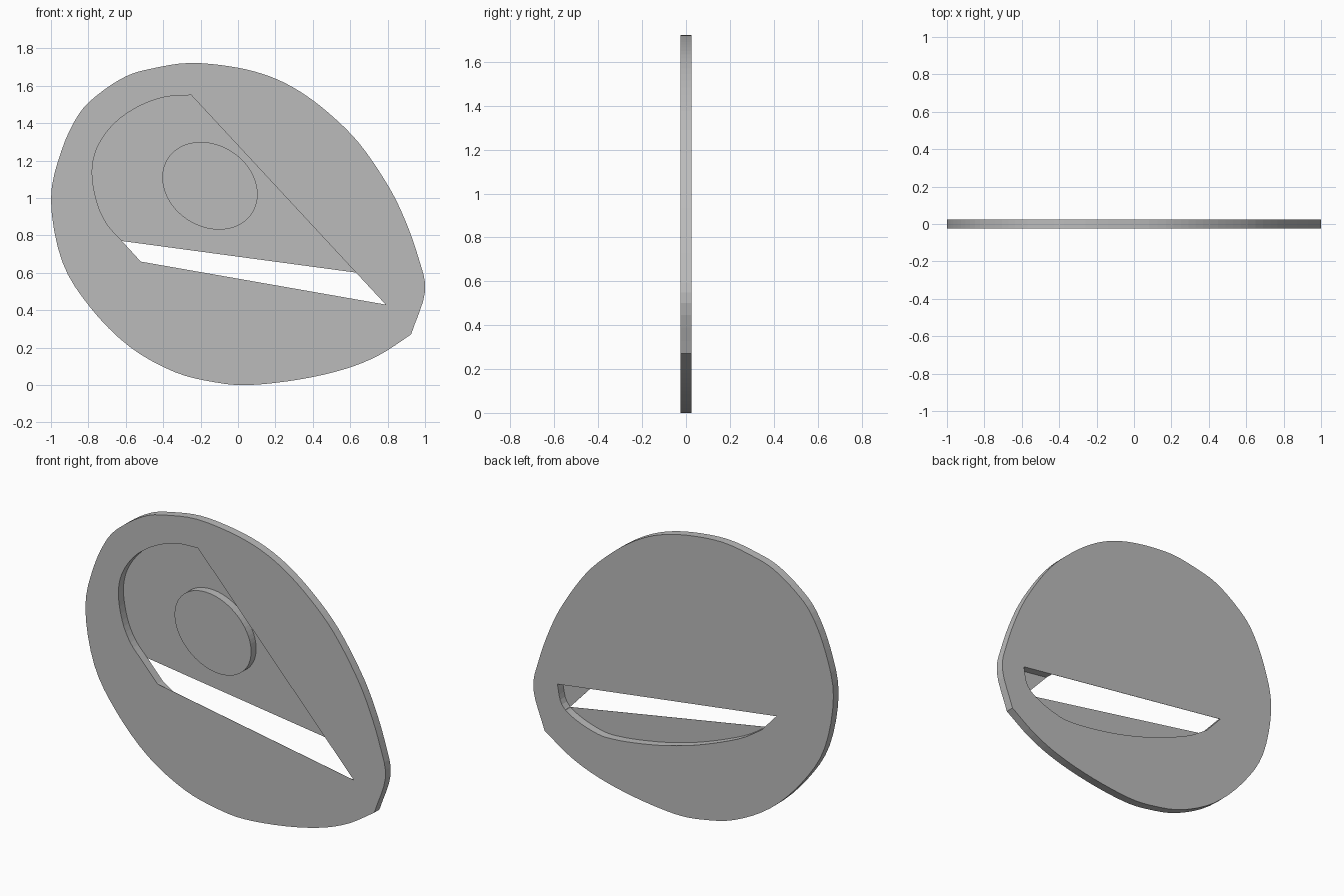
import bpy, bmesh, math
from mathutils import Vector
from mathutils.geometry import interpolate_bezier

cube = bpy.data.objects.get("Cube")
if cube:
    bpy.data.objects.remove(cube, do_unlink=True)

HALF = 0.025    # half of the plate thickness
SKIN = 0.0235   # inner face of the thin pocket floors

grey = bpy.data.materials.new("plain_grey")
grey.use_nodes = True
colour = (0.5, 0.5, 0.5, 1)
grey.diffuse_color = colour
grey.node_tree.nodes["Principled BSDF"].inputs["Base Color"].default_value = colour


def smooth_path(points, steps=4):
    """Open path of short segments running smoothly through the points."""
    pts = [Vector(p) for p in points]
    ext = [2 * pts[0] - pts[1]] + pts + [2 * pts[-1] - pts[-2]]
    path = []
    for a, b, c, d in zip(ext, ext[1:], ext[2:], ext[3:]):
        path += interpolate_bezier(b, b + (c - a) / 6, c - (d - b) / 6, c, steps + 1)[:-1]
    return path + [pts[-1]]


def slab(name, outline, y0, y1):
    """Prism with an x-z outline, running from y0 to y1."""
    bm = bmesh.new()
    face = bm.faces.new([bm.verts.new((p[0], y0, p[1])) for p in outline])
    move = bmesh.ops.extrude_face_region(bm, geom=[face])["geom"]
    bmesh.ops.translate(bm, vec=(0, y1 - y0, 0),
                        verts=[g for g in move if isinstance(g, bmesh.types.BMVert)])
    bmesh.ops.recalc_face_normals(bm, faces=bm.faces)
    mesh = bpy.data.meshes.new(name)
    bm.to_mesh(mesh)
    bm.free()
    mesh.materials.append(grey)
    obj = bpy.data.objects.new(name, mesh)
    bpy.context.collection.objects.link(obj)
    return obj


# Egg-shaped plate with one blunt corner
rim = smooth_path([
    (.925, .27), (1, .5), (.965, .68), (.89, .89), (.8, 1.07), (.65, 1.29),
    (.49, 1.45), (.33, 1.57), (.17, 1.65), (-.02, 1.7), (-.26, 1.722), (-.47, 1.69),
    (-.6, 1.65), (-.74, 1.56), (-.85, 1.45), (-.945, 1.25), (-1, .99), (-.94, .66),
    (-.79, .415), (-.58, .205), (-.34, .07), (-.125, .015), (.06, 0), (.33, .03),
    (.57, .085), (.755, .16), (.925, .27)])
plate = slab("plate", rim[:-1], -HALF, HALF)

# Front pocket: curved side, two straight edges meeting at a sharp tip
slot_left, slot_low, tip = (-.62, .77), (-.52, .66), (.79, .43)
front_side = smooth_path([
    (-.25, 1.55), (-.39, 1.54), (-.53, 1.49), (-.66, 1.4), (-.75, 1.275),
    (-.78, 1.14), (-.755, .98), (-.7, .86), slot_left])
front_cut = slab("front_pocket_cutter", front_side + [slot_low, tip], -0.1, SKIN)

# Back pocket: straight top edge over a crescent-shaped belly
belly = smooth_path([
    slot_low, (-.37, .567), (-.12, .465), (.1, .4), (.29, .362), (.45, .342),
    (.57, .344), (.72, .392), (.81, .458), (.84, .573)])
back_cut = slab("back_pocket_cutter", [slot_left] + belly, -SKIN, 0.1)

# Cut both pockets; where they overlap they open a slot right through
for cutter in (front_cut, back_cut):
    mod = plate.modifiers.new(cutter.name, "BOOLEAN")
    mod.operation = "DIFFERENCE"
    mod.solver = "EXACT"
    mod.object = cutter
cut_mesh = bpy.data.meshes.new_from_object(
    plate.evaluated_get(bpy.context.evaluated_depsgraph_get()))
plate.modifiers.clear()
plate.data = cut_mesh
for cutter in (front_cut, back_cut):
    bpy.data.objects.remove(cutter, do_unlink=True)

# Slanted oval boss standing in the front pocket
turns = [math.tau * i / 64 for i in range(64)]
oval = [(-.15 + .255 * math.cos(t), 1.065 - .045 * math.cos(t) + .23 * math.sin(t))
        for t in turns]
slab("oval_boss", oval, -HALF, SKIN + 0.0005)
